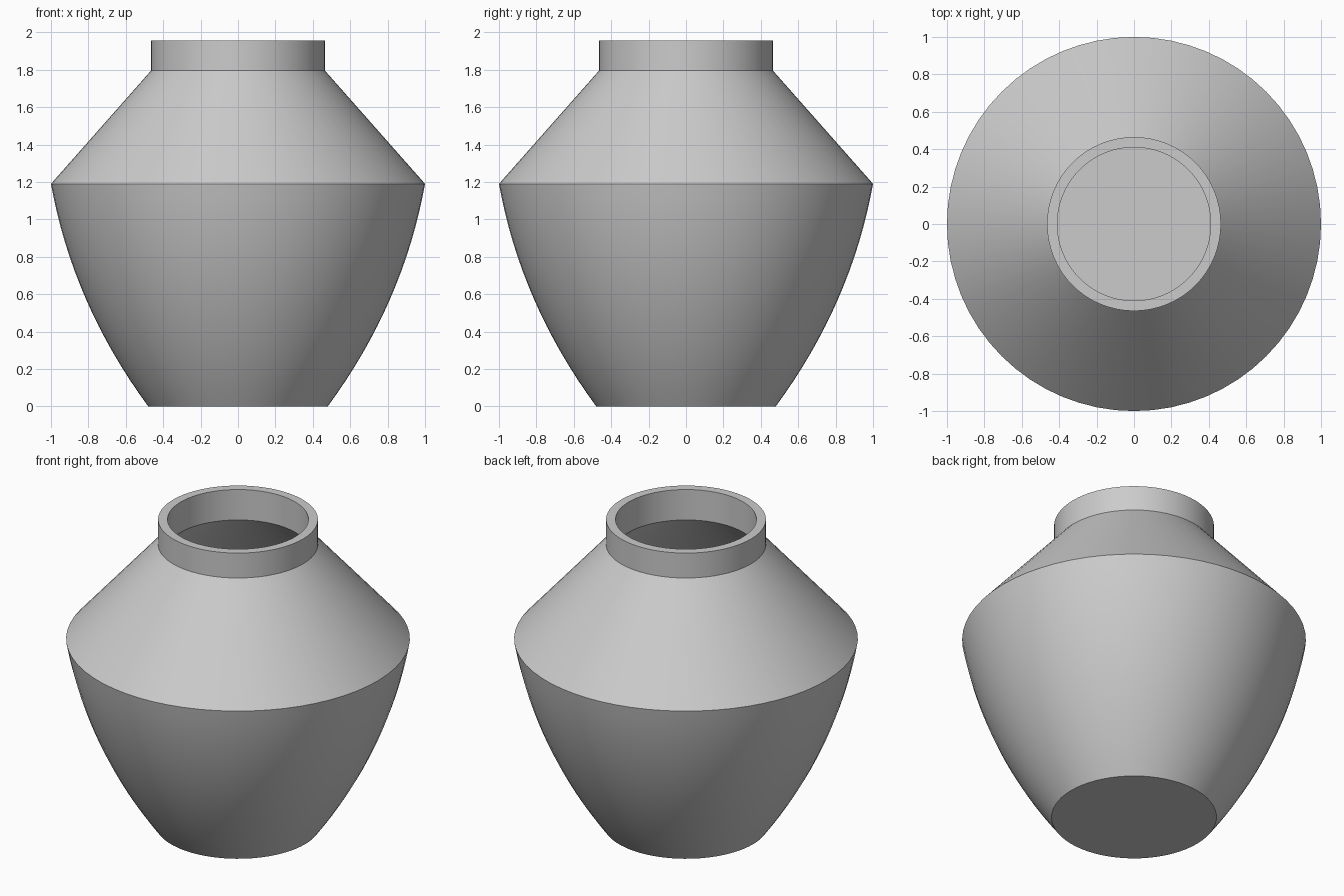
import bpy, bmesh
from math import pi, radians
from mathutils import Vector

if "Cube" in bpy.data.objects:
    bpy.data.objects.remove(bpy.data.objects["Cube"])

SIDES = 64      # segments around the axis
ROWS = 16       # segments along the curved belly


def belly(p0, p1, p2):
    """Quadratic curve sampled as (radius, height) pairs."""
    a, b, c = Vector(p0), Vector(p1), Vector(p2)
    pts = []
    for i in range(ROWS + 1):
        t = i / ROWS
        pts.append(tuple(a * (1 - t) ** 2 + b * 2 * t * (1 - t) + c * t * t))
    return pts


def lathe(name, profile):
    """Revolve a (radius, height) profile around z."""
    bm = bmesh.new()
    verts = [bm.verts.new((r, 0, z)) for r, z in profile]
    edges = [bm.edges.new(pair) for pair in zip(verts, verts[1:])]
    bmesh.ops.spin(bm, geom=verts + edges, cent=(0, 0, 0), axis=(0, 0, 1),
                   angle=2 * pi, steps=SIDES, use_duplicate=False)
    bmesh.ops.remove_doubles(bm, verts=bm.verts, dist=1e-4)
    bmesh.ops.recalc_face_normals(bm, faces=bm.faces)
    mesh = bpy.data.meshes.new(name)
    bm.to_mesh(mesh)
    bm.free()
    obj = bpy.data.objects.new(name, mesh)
    bpy.context.collection.objects.link(obj)
    bpy.context.view_layer.objects.active = obj
    obj.select_set(True)
    bpy.ops.object.shade_smooth_by_angle(angle=radians(30))
    return obj


# Outside: foot, curved belly, straight shoulder, upright neck
outer = [(0, 0)] + belly((0.48, 0), (0.885, 0.55), (1.0, 1.19))
outer += [(0.465, 1.795), (0.465, 1.955)]

# Inside: neck, shoulder, belly and flat floor
inner = [(0.41, 1.955), (0.41, 1.76)]
inner += belly((0.94, 1.17), (0.825, 0.56), (0.455, 0.06)) + [(0, 0.06)]

lathe("vase", outer + inner)
